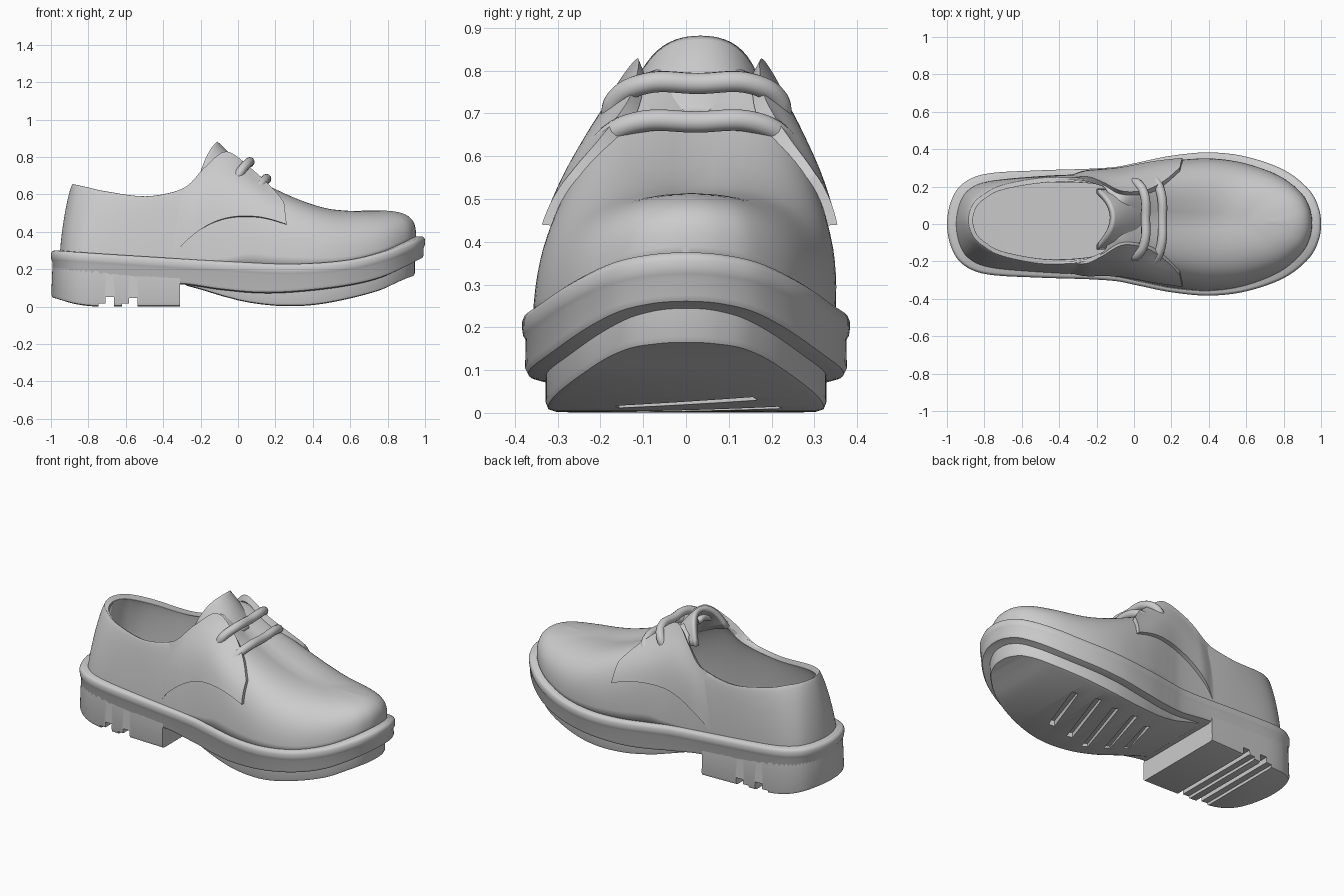
import bpy, bmesh, math
from mathutils import Vector
from mathutils.bvhtree import BVHTree

if "Cube" in bpy.data.objects:
    bpy.data.objects.remove(bpy.data.objects["Cube"])

# ---------- helpers ----------
def hermite(keys, x):
    """Smooth curve through rows (key, values...)."""
    n = len(keys)
    x = min(max(x, keys[0][0]), keys[-1][0])
    i = 0
    while i < n - 2 and x > keys[i + 1][0]:
        i += 1
    a, b = keys[i], keys[i + 1]
    h = b[0] - a[0]
    t = (x - a[0]) / h

    def slope(j, c):
        p, q = keys[max(j - 1, 0)], keys[min(j + 1, n - 1)]
        return (q[c] - p[c]) / (q[0] - p[0])
    return [a[c] * (2*t**3 - 3*t*t + 1) + b[c] * (3*t*t - 2*t**3)
            + h * slope(i, c) * (t**3 - 2*t*t + t) + h * slope(i + 1, c) * (t**3 - t*t)
            for c in range(1, len(a))]

def profile(*keys):
    return lambda x: hermite(keys, x)[0]

def lean(p):
    """The upper leans slightly to +y with height."""
    return (p[0], p[1] + 0.06 * (p[2] - 0.3), p[2])

def smooth(ob, angle=40):
    bpy.ops.object.select_all(action='DESELECT')
    ob.select_set(True)
    bpy.context.view_layer.objects.active = ob
    bpy.ops.object.shade_smooth_by_angle(angle=math.radians(angle))

def make(name, verts, faces, recalc=True):
    me = bpy.data.meshes.new(name)
    me.from_pydata(verts, [], faces)
    bm = bmesh.new()
    bm.from_mesh(me)
    bmesh.ops.remove_doubles(bm, verts=bm.verts, dist=1e-5)
    if recalc:
        bmesh.ops.recalc_face_normals(bm, faces=bm.faces)
    bm.to_mesh(me)
    bm.free()
    ob = bpy.data.objects.new(name, me)
    bpy.context.collection.objects.link(ob)
    return ob

def loft(name, rings, cap=True):
    n = len(rings[0])
    verts = [p for r in rings for p in r]
    faces = [(k*n + j, (k+1)*n + j, (k+1)*n + (j+1) % n, k*n + (j+1) % n)
             for k in range(len(rings) - 1) for j in range(n)]
    if cap:
        for o in (0, (len(rings) - 1) * n):
            faces += [(o + j, o + j + 1, o + n - 2 - j, o + n - 1 - j) for j in range(n // 2 - 1)]
    return make(name, verts, faces, cap)

def mirrored(half):
    return half + [(x, -y, z) for x, y, z in reversed(half)]

def cut(ob, boxes):
    for loc, size, rot in boxes:
        bpy.ops.mesh.primitive_cube_add(size=1, location=loc, rotation=rot)
        c = bpy.context.object
        c.scale = size
        c.hide_render = True
        m = ob.modifiers.new("cut", 'BOOLEAN')
        m.object, m.operation, m.solver = c, 'DIFFERENCE', 'EXACT'
        bpy.context.view_layer.objects.active = ob
        bpy.ops.object.modifier_apply(modifier=m.name)
        bpy.data.objects.remove(c)

# Half outline from heel to toe: sole x, y | upper edge x, y, z | roundness
ROWS = [
    (-1, 0, -.885, 0, .655, 1.5), (-.975, .13, -.86, .085, .65, 1.5),
    (-.91, .22, -.80, .14, .637, 1.5), (-.78, .27, -.70, .19, .615, 1.45),
    (-.5, .287, -.48, .23, .59, 1.3), (-.25, .295, -.27, .22, .64, 1.15),
    (-.1, .305, -.17, .18, .74, 1.0), (-.02, .32, -.125, .10, .79, .88),
    (.05, .335, -.1, 0, .805, .78), (.2, .365, .05, 0, .69, .74),
    (.4, .383, .25, 0, .59, .74), (.6, .36, .42, 0, .53, .74),
    (.8, .29, .56, 0, .512, .68), (.93, .19, .64, 0, .512, .6),
    (.985, .095, .68, 0, .513, .57), (1, 0, .70, 0, .514, .57)]
flip = lambda r: (r[0], -r[1], r[2], -r[3]) + r[4:]
KEYS = [(i - 1, *r) for i, r in enumerate([flip(ROWS[1])] + ROWS + [flip(ROWS[-2])])]
END = len(ROWS) - 1

def s_at(x):
    lo, hi = 0, END
    for _ in range(30):
        mid = (lo + hi) / 2
        lo, hi = (mid, hi) if hermite(KEYS, mid)[0] < x else (lo, mid)
    return lo

def samples(s0, s1, n=80):
    out = []
    for i in range(n + 1):
        s = s0 + (s1 - s0) * i / n
        a, b = hermite(KEYS, s - .01), hermite(KEYS, s + .01)
        d = Vector((b[0] - a[0], b[1] - a[1])).normalized()
        out.append((hermite(KEYS, s), Vector((-d.y, d.x))))
    return out

def ring(smp, inset, z):
    return mirrored([(r[0] - n.x * inset, max(0, r[1] - n.y * inset), z(r[0])) for r, n in smp])

# ---------- sole ----------
top = profile((-1, .30), (-.5, .268), (0, .238), (.3, .228), (.6, .25), (.8, .298), (.95, .355), (1, .375))
mid = profile((-1, .14), (-.3, .118), (-.1, .09), (.1, .072), (.3, .077), (.6, .112), (.8, .162), (1, .255))
out = profile((-.3, .118), (-.2, .09), (0, .03), (.2, .004), (.4, .008), (.6, .04), (.8, .09), (.93, .14), (1, .16))
heel = profile((-1, .045), (-.88, .014), (-.75, 0), (-.31, 0))
above = lambda f, d: (lambda x: max(0, f(x)) + d)
full = samples(0, END)

welt = loft("welt", [ring(full, i, above(f, d)) for i, f, d in (
    (.035, mid, 0), (.014, mid, .006), (.007, mid, .02), (.008, top, -.06), (.002, top, -.05),
    (0, top, -.035), (0, top, -.018), (.005, top, -.006), (.015, top, 0), (.09, top, 0))])

heel_block = loft("heel_block", [ring(samples(0, s_at(-.31)), i, above(f, d)) for i, f, d in (
    (.02, heel, 0), (.007, heel, .005), (.002, heel, .02), (.009, top, -.06))])
cut(heel_block, [((x, 0, 0), (w, 1, h), (0, 0, 0)) for x, w, h in
                 ((-.685, .045, .10), (-.56, .045, .09), (-.725, .04, .035), (-.6, .04, .035))])

outsole = loft("outsole", [ring(samples(s_at(-.28), END), i, above(f, d)) for i, f, d in (
    (.075, out, 0), (.06, out, .005), (.055, out, .018), (.055, mid, .03))])
cut(outsole, [((x, y, max(0, out(x))), (.035, l, .05), (0, 0, math.radians(-18)))
              for x, y, l in ((-.02, 0, .3), (.11, .02, .4), (.24, 0, .45), (.37, .02, .42), (.5, 0, .34))])

# ---------- upper: curves from the welt up to the collar and the instep ridge ----------
rings, STEPS = [], 24
base = []
for r, n in full:
    inset = .026 + .022 * r[0] ** 2
    base.append((r[0] - n.x * inset, max(0, r[1] - n.y * inset), top(r[0]) - .02))
for k in range(STEPS + 1):
    a = math.pi / 2 * k / STEPS
    half = []
    for (r, n), b in zip(full, base):
        c = 0 if k == STEPS else math.cos(a) ** r[5]
        t = (r[2], max(0, r[3]), r[4])
        half.append((t[0] + (b[0] - t[0]) * c, t[1] + (b[1] - t[1]) * c,
                     b[2] + (t[2] - b[2]) * math.sin(a) ** r[5]))
    rings.append(mirrored(half))
upper = loft("upper", rings, cap=False)
bm = bmesh.new()
bm.from_mesh(upper.data)
tree = BVHTree.FromBMesh(bm)
bm.free()

# ---------- lace flaps: sheets laid over the upper, standing free near the throat ----------
LOW = [(-.35, .25, .26), (-.28, .27, .35), (-.17, .27, .43), (-.06, .27, .47),
       (.06, .28, .478), (.16, .30, .465), (.26, .33, .44)]
HIGH = [(-.35, .23, .61), (-.26, .22, .645), (-.17, .185, .735), (-.06, .135, .81),
        (.07, .145, .725), (.17, .20, .64), (.245, .265, .55)]
low, high = ([(i / 6, *p) for i, p in enumerate(c)] for c in (LOW, HIGH))
NS, NT = 48, 18
spots = {}
for i in range(NS + 1):
    s = i / NS
    p, q = Vector(hermite(low, s)), Vector(hermite(high, s))
    for j in range(NT + 1):
        t = j / NT
        guess = p.lerp(q, t)
        spots[i, j] = tree.find_nearest(guess)[0].lerp(guess, t ** 3 * (1 - s ** 4))
for _ in range(12):   # relax the sheet
    spots = {(i, j): c if i in (0, NS) or j in (0, NT) else
             (spots[i-1, j] + spots[i+1, j] + spots[i, j-1] + spots[i, j+1]) / 4
             for (i, j), c in spots.items()}
grid = []
for i in range(NS + 2):
    f = min(1, i / NS / .25)
    lift = .022 * f * f * (3 - 2 * f)
    for j in range(-1, NT + 2):
        co = spots[min(i, NS), min(max(j, 0), NT)]
        edge = j in (-1, NT + 1) or i == NS + 1
        grid.append(co + Vector((0, co.y, .7 * (co.z - .4))).normalized() * (-.015 if edge else lift))
W = NT + 3
quads = [(i*W + j, (i+1)*W + j, (i+1)*W + j + 1, i*W + j + 1)
         for i in range(NS + 1) for j in range(W - 1)]
for name, sign in (("lace_flap_left", 1), ("lace_flap_right", -1)):
    fs = quads if sign < 0 else [q[::-1] for q in quads]
    smooth(make(name, [lean((v.x, sign * v.y, v.z)) for v in grid], fs, False))

# ---------- tongue ----------
verts, NU, NV = [], 14, 24
for i in range(NU + 1):
    u = i / NU
    for j in range(NV + 1):
        v = 2 * j / NV - 1
        drop = .06 * v * v + .09 * u * v ** 4
        verts.append(lean((.03 - .15 * u - .08 * u * v * v, .15 * v,
                           .695 + .205 * u - .03 * u ** 3 - drop)))
tongue = make("tongue", verts, [(i*(NV+1) + j, i*(NV+1) + j + 1, (i+1)*(NV+1) + j + 1, (i+1)*(NV+1) + j)
                                for i in range(NU) for j in range(NV)], False)

# Leather thickness
for v in upper.data.vertices:
    v.co = lean(v.co)
for ob, th, off in ((upper, .03, -1), (tongue, .03, 0)):
    m = ob.modifiers.new("thickness", 'SOLIDIFY')
    m.thickness, m.offset = th, off
for ob in (welt, heel_block, outsole, upper, tongue):
    smooth(ob)

# ---------- laces ----------
for name, path in (
        ("lace_upper", [(-.01, .20, .68), (.02, .19, .73), (.055, .13, .768), (.062, 0, .77)]),
        ("lace_lower", [(.085, .23, .595), (.115, .21, .64), (.145, .14, .678), (.152, 0, .68)])):
    cu = bpy.data.curves.new(name, 'CURVE')
    cu.dimensions, cu.bevel_depth, cu.bevel_resolution = '3D', .025, 4
    cu.use_fill_caps = True
    sp = cu.splines.new('BEZIER')
    pts = path + [(x, -y, z) for x, y, z in reversed(path[:-1])]
    sp.bezier_points.add(len(pts) - 1)
    for bp, p in zip(sp.bezier_points, pts):
        bp.co = lean(p)
        bp.handle_left_type = bp.handle_right_type = 'AUTO'
    bpy.context.collection.objects.link(bpy.data.objects.new(name, cu))
